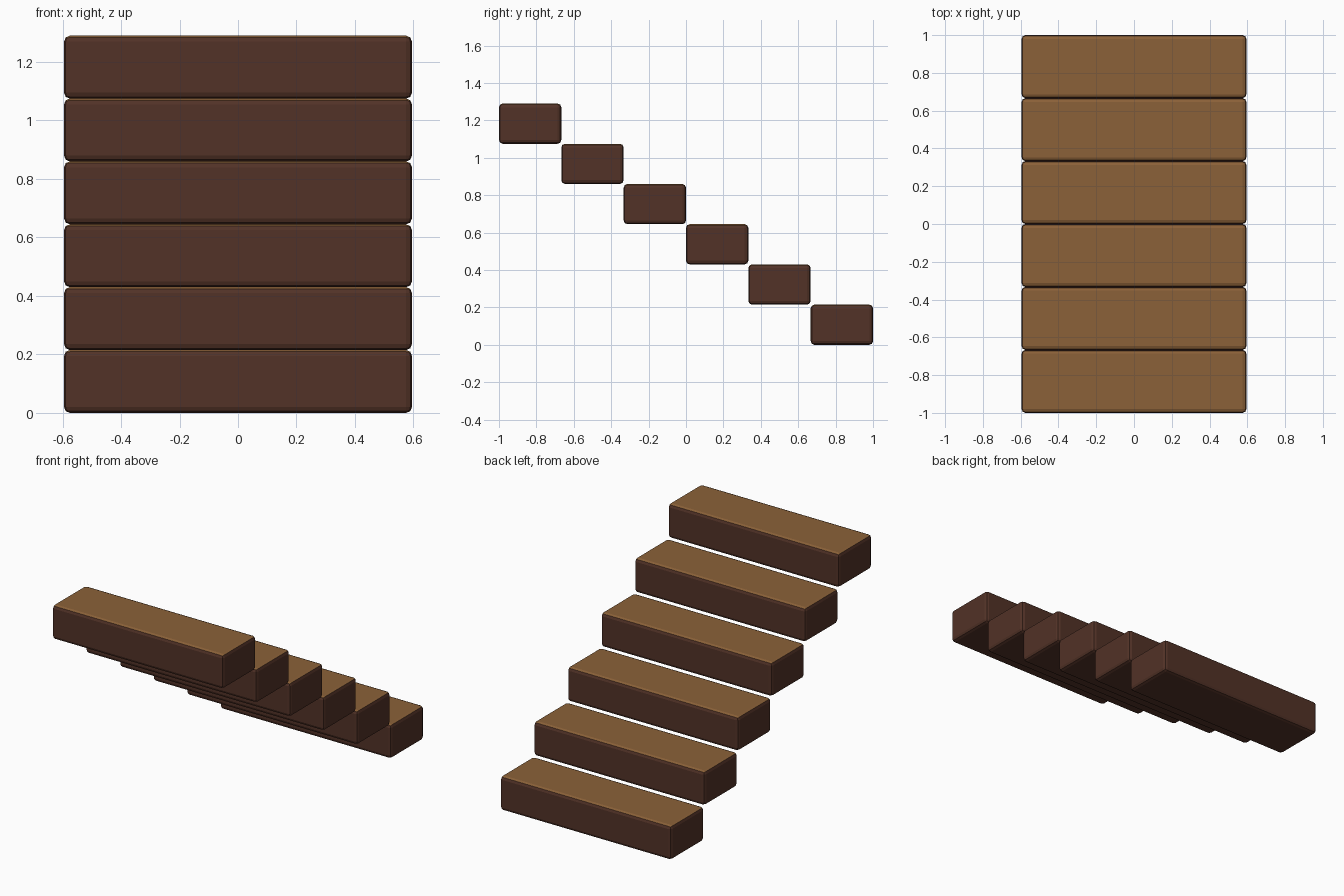
import bpy
import bmesh
from mathutils import Matrix

if "Cube" in bpy.data.objects:
    bpy.data.objects.remove(bpy.data.objects["Cube"])

STEPS = 6
WIDTH = 1.19
DEPTH = 2.0 / STEPS
RISE = 1.29 / STEPS


def make_material(name, color):
    mat = bpy.data.materials.new(name)
    mat.diffuse_color = color
    mat.use_nodes = True
    mat.node_tree.nodes["Principled BSDF"].inputs["Base Color"].default_value = mat.diffuse_color
    return mat


dark_wood = make_material("dark_wood", (0.085, 0.032, 0.02, 1))
tread_wood = make_material("tread_wood", (0.26, 0.12, 0.04, 1))


def make_step(name, y, z):
    # Solid block with a lighter top face
    bm = bmesh.new()
    bmesh.ops.create_cube(bm, size=1, matrix=Matrix.Diagonal((WIDTH, DEPTH, RISE, 1)))
    bm.normal_update()
    for face in bm.faces:
        face.material_index = 1 if face.normal.z > 0.5 else 0
    mesh = bpy.data.meshes.new(name)
    bm.to_mesh(mesh)
    bm.free()
    mesh.materials.append(dark_wood)
    mesh.materials.append(tread_wood)
    obj = bpy.data.objects.new(name, mesh)
    obj.location = (0, y, z)
    bpy.context.collection.objects.link(obj)
    # Softened edges
    bevel = obj.modifiers.new("edge_bevel", 'BEVEL')
    bevel.width = 0.02
    bevel.segments = 2
    return obj


# Flight climbs from the back (+y) to the front (-y)
for i in range(STEPS):
    make_step(f"step_{i + 1}", 1 - DEPTH * (i + 0.5), RISE * (i + 0.5))
